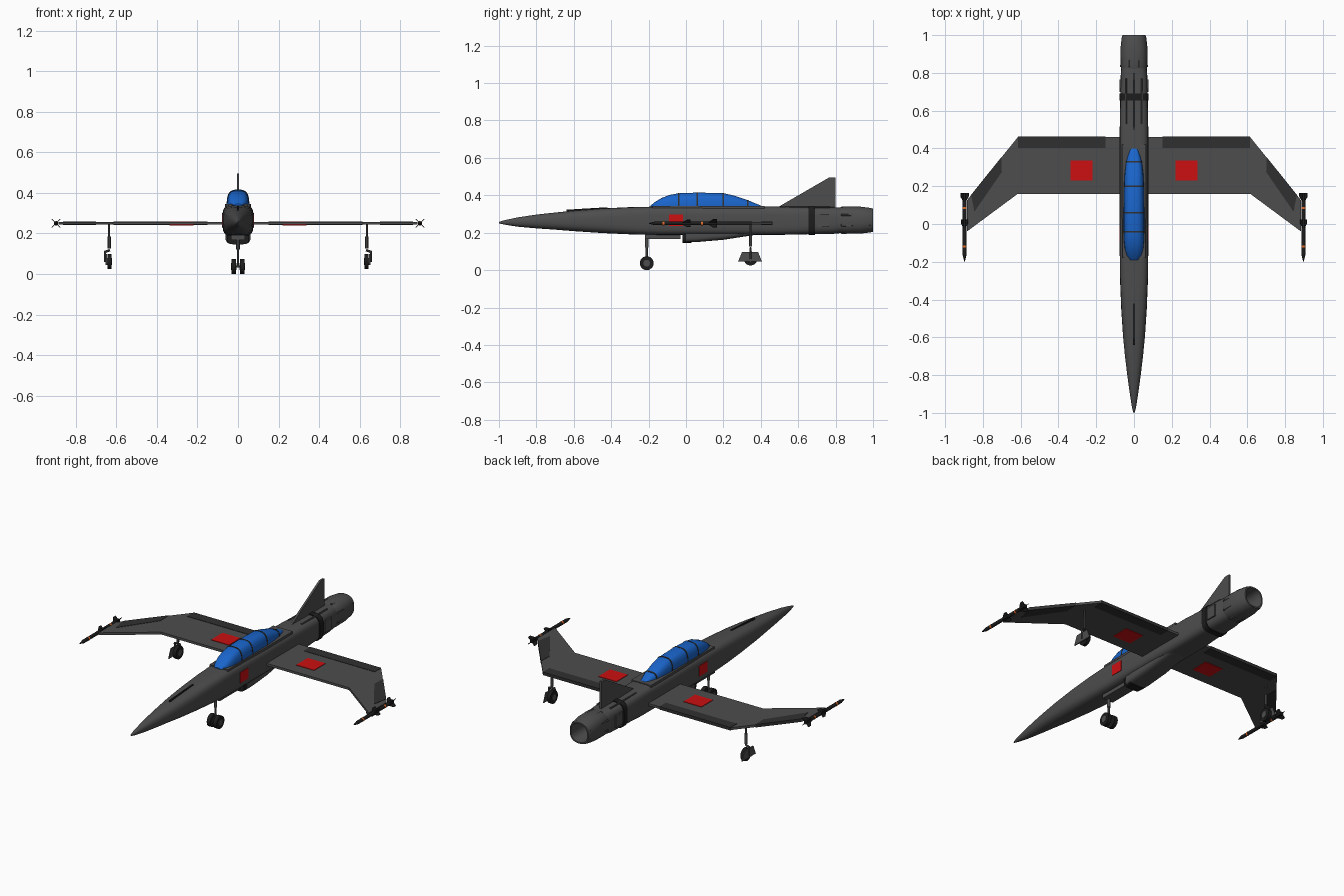
import bpy, bmesh, math
from mathutils import Vector

if "Cube" in bpy.data.objects:
    bpy.data.objects.remove(bpy.data.objects["Cube"])

def mat(name, c):
    m = bpy.data.materials.new(name)
    m.diffuse_color = (*c, 1)
    m.use_nodes = True
    m.node_tree.nodes["Principled BSDF"].inputs["Base Color"].default_value = m.diffuse_color
    return m

GREY = mat("dark_grey", (0.075, 0.075, 0.075))
DARK = mat("darker_grey", (0.03, 0.03, 0.03))
BLACK = mat("black", (0.012, 0.012, 0.012))
BLUE = mat("canopy_blue", (0.01, 0.13, 0.6))
RED = mat("red", (0.6, 0.005, 0.006))
ORANGE = mat("orange", (0.8, 0.15, 0.02))

def finish(name, bm, m, smooth=False):
    bmesh.ops.recalc_face_normals(bm, faces=bm.faces)
    me = bpy.data.meshes.new(name)
    bm.to_mesh(me)
    bm.free()
    me.materials.append(m)
    ob = bpy.data.objects.new(name, me)
    bpy.context.collection.objects.link(ob)
    if smooth:
        bpy.ops.object.select_all(action='DESELECT')
        ob.select_set(True)
        bpy.context.view_layer.objects.active = ob
        bpy.ops.object.shade_smooth_by_angle(angle=math.radians(30))
    return ob

def loft(name, stations, m, n=24, smooth=True):
    """Superellipse rings along y: (y, half width, centre z, half height, exponent)."""
    bm = bmesh.new()
    rings = []
    for y, w, z, h, e in stations:
        ring = []
        for i in range(n):
            a = 2 * math.pi * (i + 0.5) / n
            c, s = math.cos(a), math.sin(a)
            ring.append(bm.verts.new((math.copysign(abs(c) ** (2 / e), c) * w, y,
                                      z + math.copysign(abs(s) ** (2 / e), s) * h)))
        rings.append(ring)
    for p, q in zip(rings, rings[1:]):
        for i in range(n):
            bm.faces.new((p[i], p[(i + 1) % n], q[(i + 1) % n], q[i]))
    bm.faces.new(rings[0])
    bm.faces.new(rings[-1])
    return finish(name, bm, m, smooth)

def prism(name, pts, axis, lo, hi, m):
    """Extrude a polygon along x (points y,z) or z (points x,y)."""
    bm = bmesh.new()
    put = (lambda p, t: (t, *p)) if axis == 'x' else (lambda p, t: (*p, t))
    a = [bm.verts.new(put(p, lo)) for p in pts]
    b = [bm.verts.new(put(p, hi)) for p in pts]
    bm.faces.new(a)
    bm.faces.new(b)
    for i in range(len(pts)):
        j = (i + 1) % len(pts)
        bm.faces.new((a[i], a[j], b[j], b[i]))
    return finish(name, bm, m)

def rect(a0, a1, b0, b1):
    return [(a0, b0), (a1, b0), (a1, b1), (a0, b1)]

def rod(name, p, q, r, m, r2=None, n=16):
    p, q = Vector(p), Vector(q)
    bm = bmesh.new()
    bmesh.ops.create_cone(bm, cap_ends=True, segments=n, radius1=r,
                          radius2=r if r2 is None else r2, depth=(q - p).length)
    rot = (q - p).to_track_quat('Z', 'Y').to_matrix().to_4x4()
    rot.translation = (p + q) / 2
    bm.transform(rot)
    return finish(name, bm, m, True)

# Fuselage, dark tail band and hollow nozzle
loft("fuselage", [(-1, .003, .254, .004, 2), (-.97, .011, .255, .012, 2), (-.9, .022, .257, .025, 2.1),
                  (-.8, .036, .26, .037, 2.3), (-.7, .048, .262, .046, 2.5), (-.6, .058, .263, .055, 2.8),
                  (-.45, .068, .264, .066, 3.2), (-.3, .074, .264, .073, 3.8), (-.15, .076, .264, .076, 4.5),
                  (.5, .076, .264, .076, 4.5), (.62, .074, .264, .073, 4), (.78, .071, .265, .072, 3.5),
                  (.84, .067, .267, .068, 3)], GREY)
loft("tail_band", [(.655, .077, .265, .077, 4), (.69, .077, .265, .077, 4)], BLACK)
loft("nozzle", [(.81, .066, .267, .066, 2.8), (.84, .072, .267, .073, 2.8), (.93, .072, .267, .073, 2.6),
                (.985, .066, .267, .066, 2.5), (1, .061, .267, .062, 2.5), (1, .053, .267, .054, 2.5),
                (.88, .046, .267, .047, 2.3)], GREY)
loft("nozzle_interior", [(.87, .045, .267, .045, 2.3), (.884, .043, .267, .043, 2.3)], BLACK)

# Nozzle ribs and tail strakes
for i in range(8):
    a = math.pi / 4 * i + math.pi / 8
    x, z = math.cos(a), math.sin(a)
    rod("nozzle_rib", (x * .073, .83, .267 + z * .073), (x * .064, .985, .267 + z * .064), .007, GREY, .005, 6)
for s in (-1, 1):
    rod("tail_strake", (s * .043, .53, .337), (s * .043, .77, .337), .005, GREY, n=8)
    prism("side_panel", rect(.70, .765, .23, .30), 'x', s * .06, s * .078, GREY)

# Tail fin, nose ridge
prism("tail_fin", [(.48, .33), (.765, .495), (.80, .495), (.80, .33)], 'x', -.006, .006, GREY)
prism("nose_ridge", [(-.64, .30), (-.64, .323), (-.42, .336), (-.42, .31)], 'x', -.004, .004, BLACK)

# Canopy with sill and frame hoops
prof = [(-.19, .022, .345), (-.165, .04, .365), (-.13, .049, .386), (-.09, .053, .402), (-.04, .055, .411),
        (.06, .055, .415), (.2, .053, .412), (.26, .05, .398), (.33, .042, .374), (.4, .022, .345)]
loft("canopy", [(y, w, .325, t - .325, 3.2) for y, w, t in prof], BLUE)
prism("canopy_sill", [(-.06, -.18), (.06, -.18), (.064, .2), (.064, .42), (-.064, .42), (-.064, .2)],
      'z', .32, .344, GREY)
for y, w, t in (prof[4], prof[5], prof[6], prof[8]):
    k = -.0013 if y > .2 else 0
    loft("canopy_frame", [(y - .004, w + .0015, .325, t - .3235 - k, 3.2),
                          (y + .004, w + .0015, .325, t - .3235 + k, 3.2)], DARK)

# Belly intake and front gear bay
loft("belly_intake", [(.0, .06, .185, .037, 4), (.06, .062, .188, .038, 4), (.2, .062, .2, .038, 4),
                      (.39, .055, .225, .034, 4)], GREY)
loft("intake_mouth", [(-.02, .054, .18, .034, 4), (.03, .058, .184, .038, 4)], BLACK)
prism("gear_bay", rect(-.035, .035, -.22, -.03), 'z', .167, .2, GREY)

# One-piece wing running through the fuselage
half = [(.615, .16), (.885, -.04), (.885, .125), (.615, .46)]
prism("wing", half + [(-x, y) for x, y in reversed(half)], 'z', .243, .257, GREY)

def wheel(x, y, z, w):
    rod("tyre", (x - w / 2, y, z), (x + w / 2, y, z), .037, BLACK, n=24)
    rod("wheel_hub", (x - w / 2 - .002, y, z), (x + w / 2 + .002, y, z), .018, GREY, n=16)

for s in (-1, 1):
    # Control surfaces and red panels
    prism("flap", [(s * x, y) for x, y in rect(.15, .614, .402, .462)], 'z', .241, .259, DARK)
    prism("aileron", [(s * x, y) for x, y in ((.70, .275), (.845, .065), (.862, .155), (.702, .354))],
          'z', .241, .259, DARK)
    prism("wing_red_panel", [(s * x, y) for x, y in rect(.22, .337, .23, .337)], 'z', .240, .260, RED)
    prism("side_red_panel", rect(-.09, -.015, .235, .297), 'x', s * .06, s * .078, RED)

    # Wing-tip missile with bands and diagonal fins
    mx, mz = s * .897, .25
    rod("missile_body", (mx, -.165, mz), (mx, .165, mz), .010, BLACK)
    rod("missile_nose", (mx, -.165, mz), (mx, -.198, mz), .010, BLACK, .002)
    for y in (-.12, .085):
        rod("missile_band", (mx, y - .005, mz), (mx, y + .005, mz), .0108, ORANGE)
    for y0, y1, r in ((.035, .085, .026), (.115, .165, .03)):
        for k in range(4):
            bm = bmesh.new()
            a = math.pi / 4 + math.pi / 2 * k
            d = Vector((math.cos(a), 0, math.sin(a)))
            nrm = Vector((-d.z, 0, d.x)) * .0015
            c = Vector((mx, 0, mz))
            pts = [(y0 - .06, .005), (y1 - .06, .005), (y1 - .06, r), (y1 - .08, r)]
            if y0 > .1:
                pts = [(y + .06, q) for y, q in pts]
            f = [[bm.verts.new(c + d * q + Vector((0, y, 0)) + nrm * e) for y, q in pts] for e in (-1, 1)]
            bm.faces.new(f[0])
            bm.faces.new(f[1])
            for i in range(4):
                j = (i + 1) % 4
                bm.faces.new((f[0][i], f[0][j], f[1][j], f[1][i]))
            finish("missile_fin", bm, BLACK)

    # Main gear: strut, cranked fork, wheel and fender cover
    gx, gy = s * .635, .345
    rod("main_strut", (gx, gy, .25), (gx, gy, .17), .005, GREY, n=12)
    rod("main_piston", (gx, gy, .185), (gx, gy, .125), .008, GREY, n=12)
    rod("main_crank", (gx - s * .004, gy, .118), (s * .658, gy, .108), .006, GREY, n=8)
    rod("main_leg", (s * .655, gy, .114), (s * .655, gy, .06), .005, GREY, n=8)
    wheel(s * .633, gy, .062, .02)
    prism("wheel_cover", [(.278, .045), (.30, .098), (.385, .098), (.406, .045)], 'x', s * .646, s * .652, GREY)
    # Front twin wheels
    wheel(s * .0205, -.21, .037, .023)

# Front gear strut and axle
rod("front_strut", (0, -.21, .19), (0, -.21, .037), .006, GREY, n=12)
rod("front_sleeve", (0, -.21, .19), (0, -.21, .12), .009, GREY, n=12)
rod("front_axle", (-.03, -.21, .037), (.03, -.21, .037), .006, GREY, n=12)
